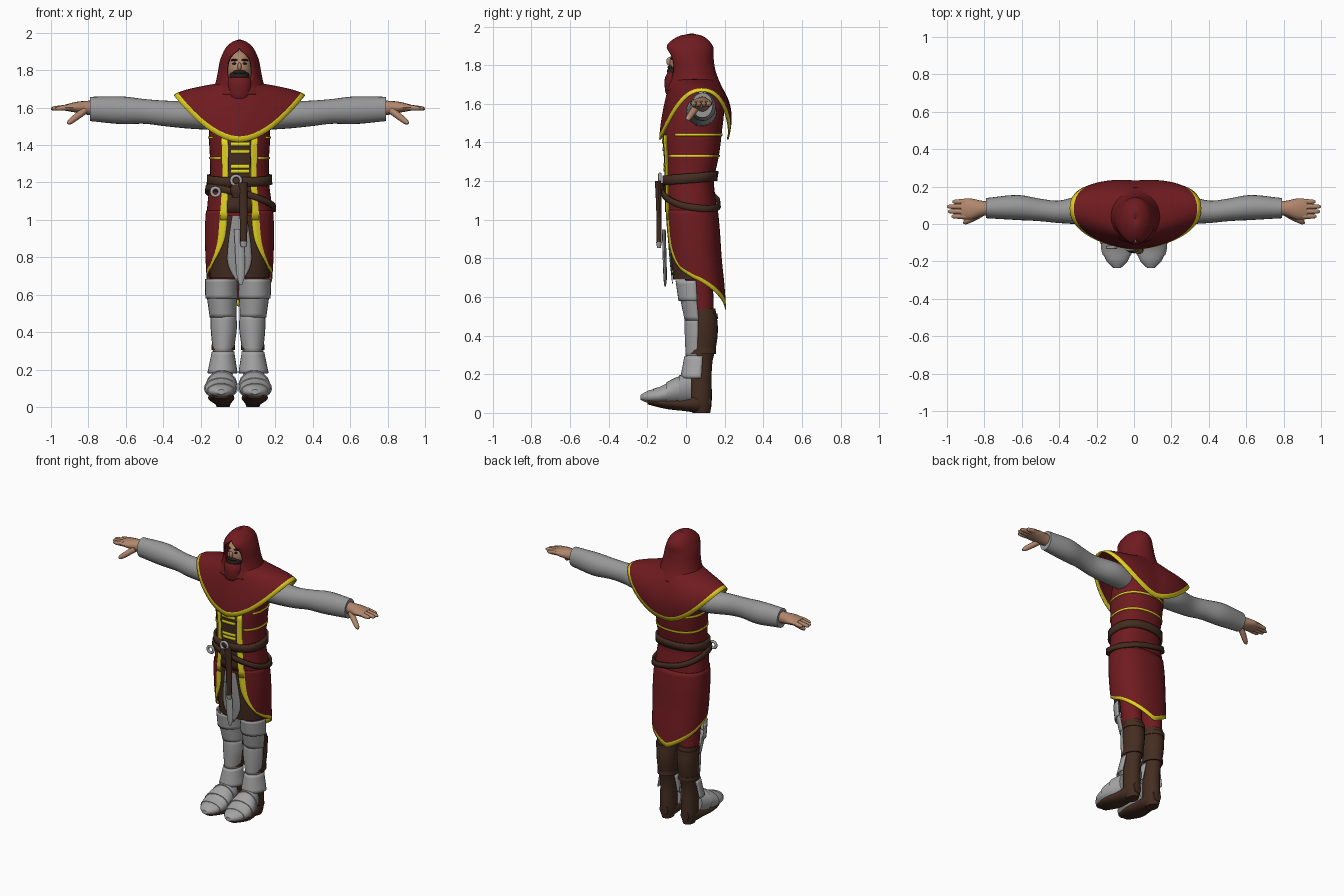
import bpy, bmesh
from math import sin, cos, pi, radians
from mathutils import Vector

if "Cube" in bpy.data.objects:
    bpy.data.objects.remove(bpy.data.objects["Cube"])

def material(name, r, g, b):
    m = bpy.data.materials.new(name)
    m.use_nodes = True
    m.diffuse_color = (r, g, b, 1)
    m.node_tree.nodes["Principled BSDF"].inputs["Base Color"].default_value = (r, g, b, 1)
    return m

RED = material("red_cloth", .16, .011, .014)
GOLD = material("yellow_trim", .78, .67, .015)
GREY = material("grey_sleeve", .31, .31, .31)
STEEL = material("steel_plate", .37, .37, .37)
BROWN = material("brown_leather", .058, .026, .015)
SKIN = material("skin", .44, .24, .15)
DARK = material("dark_hair", .022, .013, .01)
TWO_PI = 2 * pi
CX = .008  # the coat sits slightly off centre
SIDES = ((1, "left_"), (-1, "right_"))

def power(a, p):
    return abs(a) ** p * (1 if a > 0 else -1)

def sample(rows, t):
    """Smoothly interpolate a table whose first column is the position."""
    rows = sorted(rows)
    t = min(max(t, rows[0][0]), rows[-1][0])
    i = next(k for k in range(len(rows) - 1) if t <= rows[k + 1][0])
    def slope(k, c):
        a, b = rows[max(k - 1, 0)], rows[min(k + 1, len(rows) - 1)]
        return (b[c] - a[c]) / (b[0] - a[0])
    h = rows[i + 1][0] - rows[i][0]
    s = (t - rows[i][0]) / h
    e = s * s * (3 - 2 * s)
    return [(1 - e) * rows[i][c] + e * rows[i + 1][c] + s * (1 - s) * h
            * ((1 - s) * slope(i, c) - s * slope(i + 1, c)) for c in range(1, len(rows[0]))]

def surface(name, fn, nu, nv, mats, rule=None, closed=True, cap=False, thick=0):
    """Grid surface fn(u, v); rule(column, row) picks the material."""
    bm = bmesh.new()
    cols = nu if closed else nu + 1
    grid = [[bm.verts.new(fn(j / nu, i / nv)) for j in range(cols)] for i in range(nv + 1)]
    for i in range(nv):
        for j in range(nu):
            k = (j + 1) % cols
            f = bm.faces.new((grid[i][j], grid[i][k], grid[i + 1][k], grid[i + 1][j]))
            f.material_index = int(rule(j, i)) if rule else 0
    if cap:
        bm.faces.new(grid[0])
        bm.faces.new(grid[-1])
    bmesh.ops.remove_doubles(bm, verts=bm.verts, dist=.0002)
    bmesh.ops.recalc_face_normals(bm, faces=bm.faces)
    mesh = bpy.data.meshes.new(name)
    bm.to_mesh(mesh)
    bm.free()
    for m in mats:
        mesh.materials.append(m)
    mesh.shade_smooth()
    mesh.set_sharp_from_angle(angle=radians(45))
    ob = bpy.data.objects.new(name, mesh)
    bpy.context.collection.objects.link(ob)
    if thick:
        mod = ob.modifiers.new("thickness", "SOLIDIFY")
        mod.thickness, mod.offset = thick, 0

def loft(name, rows, axis, mat, side=1, arc=None, nv=12, nu=24, thick=0):
    """Elliptical rings (position, centre a, centre b, radius a, radius b) along an axis."""
    def fn(u, v):
        t = rows[0][0] + (rows[-1][0] - rows[0][0]) * v
        ca, cb, ra, rb = sample(rows, t)
        ang = arc * (2 * u - 1) if arc else TWO_PI * u
        a, b = ca + ra * sin(ang), cb - rb * cos(ang)
        x, y, z = {"x": (t, a, b), "y": (a, t, b), "z": (a, b, t)}[axis]
        return (x * side, y, z)
    surface(name, fn, nu, nv, [mat], closed=not arc, cap=not arc, thick=thick)

def ball(name, loc, scale, mat):
    ring = [(loc[2] + scale[2] * cos(pi * k / 8), max(sin(pi * k / 8), .02)) for k in range(9)]
    loft(name, [(z, *loc[:2], scale[0] * r, scale[1] * r) for z, r in ring], "z", mat, nv=16, nu=20)

# Coat profile: height, centre y, radius x, radius y
BODY = [(1.66, .06, .09, .1), (1.58, .055, .15, .14), (1.45, .035, .163, .15),
        (1.33, .03, .158, .14), (1.2, .02, .158, .125), (1.1, .025, .17, .13),
        (.95, .035, .18, .135), (.8, .045, .177, .135), (.65, .06, .168, .135), (.5, .065, .155, .14)]

def body(ang, z, off=0):
    cy, rx, ry = sample(BODY, z)
    return (CX + (rx + off) * power(sin(ang), .85), cy - (ry + off) * power(cos(ang), .85), z)

def wrap(name, height, width, off, mat, a0=0, a1=TWO_PI, thick=.006, nv=2):
    """Band that follows the coat; height(angle) gives its middle."""
    def fn(u, v):
        ang = a0 + (a1 - a0) * u
        return body(ang, height(ang) + width * (v - .5), off)
    surface(name, fn, 40, nv, [mat], closed=a1 - a0 > 6.2, thick=thick)

# Coat body and split skirt with a pointed back hem
surface("coat_body", lambda u, v: body(TWO_PI * u, 1.66 - .64 * v), 40, 20, [RED], cap=True)
OPENING = [(0, .3), (.4, .33), (.68, .42), (.88, .65), (1, 1.0)]

def skirt(u, v):
    a = sample(OPENING, v)[0]
    ang = a + (TWO_PI - 2 * a) * u
    hem = .84 - .097 * min(ang, TWO_PI - ang)
    return body(ang, 1.05 + (hem - 1.05) * v, .002)

surface("coat_skirt", skirt, 44, 16, [RED, GOLD],
        lambda j, i: j < 2 or j > 41 or i == 15, closed=False, thick=.006)
surface("skirt_lining", lambda u, v: body(TWO_PI * u, 1.05 - .36 * v, -.012), 32, 8, [BROWN])
CLOTH = [(0, .16), (.65, .33), (.8, .28), (1, .05)]
surface("front_cloth", lambda u, v: body(sample(CLOTH, v)[0] * (2 * u - 1), 1.05 - .38 * v, -.006),
        8, 16, [GREY], closed=False, thick=.004)

# Chest panel, trims, clasps and stripes
wrap("chest_panel", lambda a: 1.24, .4, .002, BROWN, -.32, .32, nv=10)
for s, side in SIDES:
    wrap(side + "front_trim", lambda a: 1.22, .44, .003, GOLD, s * .32, s * .54, nv=10)
for k, z in enumerate((1.405, 1.365, 1.285, 1.26)):
    wrap("chest_clasp_%d" % k, lambda a: z, .02, .006, GOLD, -.22, .26)
for z, start, name in ((1.44, 1.0, "upper_stripe"), (1.33, .6, "lower_stripe")):
    wrap(name, lambda a: z, .011, .002, GOLD, start, TWO_PI - start)

# Belts, buckles and hanging gear
wrap("waist_belt", lambda a: 1.215 - .012 * cos(a), .05, .01, BROWN, thick=.014)
wrap("hip_belt", lambda a: 1.115 - .05 * sin(a) + .03 * cos(a), .035, .016, BROWN, thick=.012)
for name, loc, r in (("waist_buckle", (-.01, -.135, 1.21), .026), ("hip_buckle", (-.12, -.125, 1.15), .022)):
    bpy.ops.mesh.primitive_torus_add(location=loc, rotation=(pi / 2, 0, 0), major_radius=r,
                                     minor_radius=.009, major_segments=12, minor_segments=8)
    bpy.context.object.name = name
    bpy.context.object.data.materials.append(STEEL)
    bpy.context.object.data.shade_smooth()
loft("dagger_sheath", [(.88, .03, -.14, .018, .012), (1.05, .03, -.14, .022, .014),
                       (1.2, .025, -.145, .025, .016)], "z", BROWN, nv=6, nu=12)
loft("sheath_tip", [(.855, .03, -.14, .014, .01), (.885, .03, -.14, .021, .015)], "z", STEEL, nv=2, nu=12)
loft("belt_pouch", [(1.12, 0, -.13, .03, .018), (1.16, 0, -.135, .04, .022),
                    (1.19, 0, -.13, .035, .018)], "z", BROWN, nv=6, nu=16)
loft("hanging_blade", [(.655, .015, -.108, .008, .004), (.7, .015, -.108, .022, .009),
                       (.95, .005, -.115, .026, .01)], "z", STEEL, nv=8, nu=8)

# Shoulder cape; its last row is the trim
def cape(u, v):
    s, c = sin(TWO_PI * u), cos(TWO_PI * u)
    trim = .09 + .1 * abs(s) ** 2
    v = v / .9375 * (1 - trim) if v < .9375 else 1 - trim * (1 - v) / .0625
    e = sin(v * 1.3) / sin(1.3)
    x, y = .12 + (.35 * abs(s) ** -.1 - .12) * e if s else 0, .04 - .115 * c
    hem_y = .04 - .175 * power(c, .88) + .045 * abs(s)
    puff = .03 * sin(pi * v) * max(-c, 0)
    z = 1.725 + (1.415 + .25 * abs(s) ** 1.6 - 1.725) * v ** 1.1
    return (CX + x * s, y + (hem_y - y) * e + puff, z)

surface("shoulder_cape", cape, 64, 16, [RED, GOLD], lambda j, i: i == 15, thick=.008)

# Hood: height, centre y, radius x, radius y, half angle of the face opening
HOOD = [(1.67, .045, .16, .145, .02), (1.72, .04, .128, .126, .35), (1.78, .033, .113, .113, .6),
        (1.85, .022, .1, .115, .6), (1.89, .017, .084, .12, .35), (1.915, .02, .071, .103, 0),
        (1.94, .024, .047, .072, 0), (1.953, .027, .025, .04, 0), (1.96, .03, .001, .001, 0)]

def hood(u, v):
    z = 1.67 + .29 * v
    cy, rx, ry, a = sample(HOOD, z)
    a = a if a > .05 and z < 1.912 else 0
    ang = a + (TWO_PI - 2 * a) * u
    return (CX + rx * sin(ang), cy - ry * cos(ang), z)

surface("hood", hood, 40, 29, [RED], closed=False, thick=.01)

# Head and scarf
ball("head", (CX, 0, 1.81), (.068, .085, .1), SKIN)
ball("nose", (CX, -.086, 1.82), (.011, .016, .022), SKIN)
ball("beard", (CX, -.042, 1.768), (.054, .056, .04), DARK)
ball("moustache", (CX, -.08, 1.79), (.036, .015, .012), DARK)
for s, side in SIDES:
    ball(side + "eye", (CX + s * .027, -.073, 1.835), (.012, .008, .006), DARK)
    ball(side + "brow", (CX + s * .028, -.069, 1.854), (.02, .01, .006), DARK)
loft("face_scarf", [(1.645, CX, -.075, .042, .025), (1.665, CX, -.073, .055, .035),
                    (1.73, CX, -.06, .065, .05), (1.762, CX, -.05, .062, .046)], "z", RED, nv=8)

def finger(name, a, b, r):
    """Round tapered digit between two points."""
    rows = [(0, 1.1), (.5, 1), (.9, .75), (1, .35)]
    a, b = Vector(a), Vector(b)
    rot = Vector((0, 0, 1)).rotation_difference(b - a)
    def fn(u, v):
        w = r * sample(rows, v)[0]
        return a.lerp(b, v) + rot @ Vector((w * cos(TWO_PI * u), w * sin(TWO_PI * u), 0))
    surface(name, fn, 10, 10, [SKIN], cap=True)

# Arms and legs, both sides
FOOT = [(-.235, .09, .08, .02, .013), (-.2, .09, .083, .055, .03), (-.13, .092, .092, .083, .045),
        (-.05, .088, .113, .082, .072), (.03, .08, .125, .062, .08)]
SLEEVE = [(.1, .08, 1.55, .06, .07), (.25, .08, 1.56, .08, .073), (.4, .065, 1.57, .06, .068),
          (.5, .075, 1.58, .06, .066), (.62, .088, 1.586, .067, .074), (.79, .085, 1.593, .054, .065)]
HAND = [(.77, .085, 1.598, .037, .04), (.82, .083, 1.6, .042, .036), (.87, .08, 1.602, .056, .028),
        (.925, .08, 1.6, .054, .016)]
BOOT = [(.54, .08, .09, .063, .062), (.45, .078, .085, .068, .08), (.36, .078, .083, .062, .076),
        (.25, .08, .073, .05, .062), (.05, .08, .075, .05, .058), (0, .08, .08, .035, .045)]
SOLE = [(-.2, .09, .062, .045, .018), (-.1, .09, .05, .07, .03), (0, .085, .045, .06, .036),
        (.07, .08, .05, .052, .05), (.13, .08, .06, .03, .035)]
PLATES = (("knee_plate", [(.685, .09, .06, .083, .11), (.58, .088, .065, .083, .1)], 1.5),
          ("lower_knee_plate", [(.6, .087, .066, .078, .094), (.48, .08, .075, .068, .078)], 1.45),
          ("greave", [(.5, .078, .08, .066, .083), (.42, .076, .08, .068, .083), (.28, .08, .073, .05, .07)], 1.35),
          ("ankle_plate", [(.295, .08, .07, .056, .074), (.18, .083, .06, .077, .086)], 1.8))
for s, side in SIDES:
    loft(side + "sleeve", SLEEVE, "x", GREY, s, nv=20)
    loft(side + "hand", HAND, "x", SKIN, s, nv=8, nu=16)
    for k, tip in enumerate((.975, .995, 1.0, .97)):
        y = .041 + .026 * k
        finger(side + "finger_%d" % k, (s * .9, y, 1.602), (s * tip, y, 1.594), .014)
    finger(side + "thumb", (s * .82, .055, 1.585), (s * .91, .005, 1.515), .018)
    loft(side + "trouser_leg", [(.95, .085, .05, .075, .08), (.5, .08, .08, .06, .065)], "z", RED, s)
    loft(side + "boot", BOOT, "z", BROWN, s, nv=16)
    for z in (.5, .32):
        a, b, ra, rb = sample(BOOT, z)
        loft(side + "boot_strap", [(z - .015, a, b, ra + .006, rb + .006), (z + .015, a, b, ra + .005, rb + .005)],
             "z", BROWN, s, nv=1)
    loft(side + "sole", SOLE, "y", BROWN, s)
    for part, rows, arc in PLATES:
        loft(side + part, rows, "z", STEEL, s, arc, nv=6, nu=16, thick=.008)
    for k in range(4):  # overlapping foot lames
        rows = []
        for t, grow in ((0, 1.06 if k else 1), (.5, 1.02), (1, .98)):
            a, b, ra, rb = sample(FOOT, .066 * (k + t) - .235)
            rows.append((.066 * (k + t) - .235, a, b, ra * grow, rb * grow))
        loft(side + "foot_plate_%d" % k, rows, "y", STEEL, s, nv=4)
